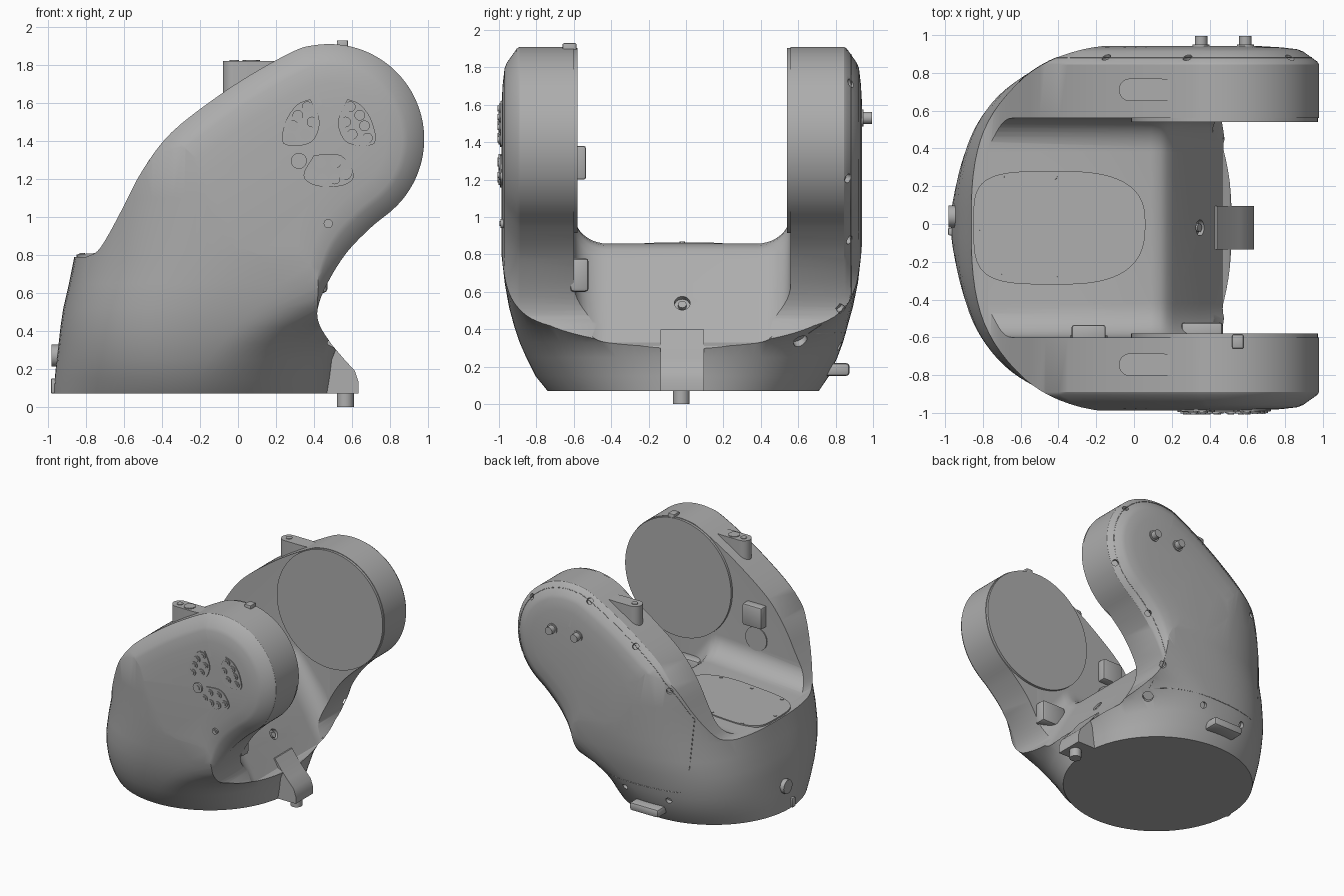
import bpy, bmesh, math
from mathutils import Vector
from mathutils.bvhtree import BVHTree

cube = bpy.data.objects.get("Cube")
if cube:
    bpy.data.objects.remove(cube, do_unlink=True)

grey = bpy.data.materials.new("matte_grey")
grey.use_nodes = True
grey.diffuse_color = (0.42, 0.42, 0.42, 1)
grey.node_tree.nodes["Principled BSDF"].inputs["Base Color"].default_value = grey.diffuse_color
parts = []


def finish(name, bm):
    bm.normal_update()
    bmesh.ops.recalc_face_normals(bm, faces=bm.faces[:])
    if bm.calc_volume(signed=True) < 0:
        bmesh.ops.reverse_faces(bm, faces=bm.faces[:])
    me = bpy.data.meshes.new(name)
    bm.to_mesh(me)
    bm.free()
    me.materials.append(grey)
    ob = bpy.data.objects.new(name, me)
    bpy.context.collection.objects.link(ob)
    parts.append(ob)
    return ob


def loft(name, rings):
    """Skin closed rings of equal length and cap both ends."""
    bm = bmesh.new()
    vs = [[bm.verts.new(p) for p in ring] for ring in rings]
    n = len(vs[0])
    for a, b in zip(vs, vs[1:]):
        for i in range(n):
            j = (i + 1) % n
            bm.faces.new((a[i], a[j], b[j], b[i]))
    bm.faces.new(vs[0][::-1])
    bm.faces.new(vs[-1])
    return finish(name, bm)


def add_cylinder(bm, p, direction, r, h, seg=24):
    rot = Vector(direction).to_track_quat('Z', 'Y').to_matrix().to_4x4()
    rot.translation = p
    bmesh.ops.create_cone(bm, cap_ends=True, segments=seg, radius1=r, radius2=r, depth=h, matrix=rot)


def cylinder(name, p, direction, r, h, seg=24):
    bm = bmesh.new()
    add_cylinder(bm, Vector(p), direction, r, h, seg)
    return finish(name, bm)


def box(name, lo, hi, bevel=0.012):
    bm = bmesh.new()
    bmesh.ops.create_cube(bm, size=1)
    for v in bm.verts:
        v.co = [l + (h - l) * (c + 0.5) for l, h, c in zip(lo, hi, v.co)]
    bmesh.ops.bevel(bm, geom=bm.edges[:], offset=bevel, segments=2, affect='EDGES', profile=0.5)
    return finish(name, bm)


def boolean(ob, cutter, op):
    """Bake a boolean, trying the next solver if one returns nothing."""
    mod = ob.modifiers.new("cut", 'BOOLEAN')
    mod.object, mod.operation = cutter, op
    for solver in ('EXACT', 'MANIFOLD', 'FLOAT'):
        mod.solver = solver
        graph = bpy.context.evaluated_depsgraph_get()
        result = bpy.data.meshes.new_from_object(ob.evaluated_get(graph))
        if len(result.polygons) > 100:
            break
    ob.modifiers.clear()
    ob.data = result
    parts.remove(cutter)
    bpy.data.objects.remove(cutter, do_unlink=True)


def oval(z, cx, left, right, w0, w1, nl, nr, count=96):
    """Rounded outline with separate left/right reach and front/back width."""
    ring = []
    for i in range(count):
        a = math.tau * (i + 0.5) / count
        c, s = math.cos(a), math.sin(a)
        n = nr if c > 0 else nl
        x = cx + math.copysign(abs(c) ** (2 / n), c) * ((right - cx) if c > 0 else (cx - left))
        ring.append(Vector((x, abs(s) ** (2 / n) * (w1 if s > 0 else -w0), z)))
    return ring


def spline(pts, steps=4):
    out = []
    for i in range(len(pts) - 1):
        p = [Vector(pts[max(0, min(len(pts) - 1, i + k))]) for k in (-1, 0, 1, 2)]
        for s in range(steps):
            t = s / steps
            out.append(0.5 * (2 * p[1] + (p[2] - p[0]) * t + (2 * p[0] - 5 * p[1] + 4 * p[2] - p[3]) * t * t
                              + (3 * p[1] - p[0] - 3 * p[2] + p[3]) * t ** 3))
    return out + [Vector(pts[-1])]


# Arm side outline: swept back, round head, concave neck
HEAD = Vector((0.48, 1.41))
arc = [(HEAD.x + 0.5 * math.cos(math.radians(a)), HEAD.y + 0.5 * math.sin(math.radians(a)))
       for a in range(110, -51, -10)]
outline = spline([(-0.8, 0.79), (-0.74, 0.82), (-0.68, 0.91), (-0.6, 1.06), (-0.5, 1.25), (-0.35, 1.445),
                  (-0.1, 1.64), (0.12, 1.78)] + arc
                 + [(0.7, 0.945), (0.57, 0.81), (0.47, 0.65), (0.42, 0.52), (0.43, 0.43), (0.5, 0.32), (0.56, 0.24)])
outline = [Vector((-1.1, 0)), Vector((-1.1, 0.79))] + outline + [Vector((0.6, 0))]


def smooth(a, b, v):
    t = max(0, min(1, (v - a) / (b - a)))
    return t * t * (3 - 2 * t)


def inset(d):
    ring = []
    for i, p in enumerate(outline):
        t = (outline[(i + 1) % len(outline)] - outline[i - 1]).normalized()
        k = d * smooth(-0.9, -0.25, p.x) * smooth(0.4, 0.9, p.y)
        ring.append(p + Vector((t.y, -t.x)) * k)
    return ring


# The chamfered edge and slightly domed face, front and back
edge = [(0, 0), (0.015, 0.01), (0.068, 0.085), (0.08, 0.115), (0.09, 0.2), (0.097, 0.32)]
layers = [(-0.89 - y, d) for y, d in edge[::-1]] + [(0.845 + y, d) for y, d in edge]
body = loft("fork_body", [[Vector((p.x, y, p.y)) for p in inset(d)] for y, d in layers])

# Hull: round at the base, swelling to the full arm width
hull = loft("hull_cutter", [oval(*row) for row in (
    (0.07, -0.25, -0.97, 0.48, 0.74, 0.71, 2, 2),
    (0.15, -0.23, -0.965, 0.49, 0.805, 0.765, 2.1, 2.05),
    (0.25, -0.18, -0.955, 0.5, 0.855, 0.81, 2.3, 2.15),
    (0.33, -0.12, -0.945, 0.53, 0.89, 0.84, 2.45, 2.25),
    (0.42, -0.05, -0.935, 0.64, 0.92, 0.865, 2.6, 2.4),
    (0.52, 0.03, -0.92, 0.95, 0.947, 0.893, 2.7, 2.5),
    (0.65, 0.12, -0.89, 1.45, 0.97, 0.92, 2.8, 2.7),
    (0.8, 0.2, -0.86, 2.0, 0.987, 0.937, 2.8, 2.9),
    (1.1, 0.25, -0.82, 2.2, 1.01, 0.96, 3, 3),
    (2.0, 0.25, -0.82, 2.2, 1.02, 0.97, 3, 3))])
boolean(body, hull, 'INTERSECT')

# Saddle between the arms
SLOPE = 0.068


def floor_z(x):
    return 0.852 + SLOPE * x


def saddle_ring(x, z, rise):
    ring = [Vector((x, -0.6, 2.3))]
    for side, y in ((-1, -0.6), (1, 0.56)):
        corner = []
        for i in range(11):
            a = math.pi / 2 * i / 10
            corner.append(Vector((x, y - side * 0.18 * (1 - math.cos(a)), z + rise * (1 - math.sin(a)))))
        ring += corner if side < 0 else corner[::-1]
    return ring + [Vector((x, 0.56, 2.3))]


saddle = loft("saddle_cutter", [saddle_ring(*s) for s in (
    (-1.3, floor_z(-1.3), 0.16), (0.09, floor_z(0.09), 0.16), (0.14, 0.848, 0.17), (0.175, 0.825, 0.18),
    (0.21, 0.775, 0.2), (0.35, 0.54, 0.26), (0.42, 0.415, 0.3), (0.47, 0.33, 0.3), (0.52, 0.305, 0.3),
    (0.64, 0.3, 0.3), (1.3, 0.3, 0.3))])
boolean(body, saddle, 'DIFFERENCE')


def surface():
    bm = bmesh.new()
    bm.from_mesh(body.data)
    found = BVHTree.FromBMesh(bm)
    bm.free()
    return found


# Screw recesses along the rear cover, the base and the saddle slope
tree = surface()
bm = bmesh.new()
for p, r in [((-0.46, 0.88, 1.25), 0.025), ((-0.15, 0.89, 1.56), 0.025), ((0.28, 0.89, 1.83), 0.025),
             ((0.83, 0.89, 1.72), 0.025), ((0.93, 0.89, 1.2), 0.025), ((0.6, 0.89, 0.87), 0.025),
             ((0.42, 0.86, 0.48), 0.025), ((0.0, 0.86, 0.29), 0.025), ((-0.4, 0.8, 0.29), 0.025),
             ((0.36, 0.6, 0.36), 0.04), ((0.35, -0.02, 0.54), 0.042)]:
    co, normal, _, _ = tree.find_nearest(Vector(p))
    add_cylinder(bm, co, normal, r, 0.06)
boolean(body, finish("screw_cutter", bm), 'DIFFERENCE')

# Rear cover seam, laid on the surface
seam = [p for p in inset(0.04) if p.y > 0.48 and p.x > -0.62]
seam += [Vector((0.4 - 0.09 * i, 0.38)) for i in range(11)] + [Vector((-0.58, 0.6))]
hits = [tree.ray_cast(Vector((p.x, 2, p.y)), Vector((0, -1, 0)))[0] for p in seam]
hits = [h for h in hits if h and h.y > 0.6]
curve = bpy.data.curves.new("rear_cover_seam", 'CURVE')
curve.dimensions, curve.bevel_depth, curve.bevel_resolution = '3D', 0.003, 0
line = curve.splines.new('POLY')
line.points.add(len(hits) - 1)
for pt, h in zip(line.points, hits):
    pt.co = (*h, 1)
line.use_cyclic_u = True
curve.materials.append(grey)
bpy.context.collection.objects.link(bpy.data.objects.new("rear_cover_seam", curve))

# Bearing discs on the inner arm faces, and top lugs
for label, y, ly in (("front", -0.6, -0.745), ("back", 0.56, 0.71)):
    cylinder(label + "_bearing_disc", (HEAD.x, y, HEAD.y), (0, 1, 0), 0.495, 0.04, 96)
    lug = [oval(z, -0.02, -0.08, 0.2, 0.06, 0.06, 2, 8, 40) for z in (1.5, 1.82)]
    loft(label + "_lug", [[p + Vector((0, ly, 0)) for p in ring] for ring in lug])
    cylinder(label + "_lug_screw", (-0.02, ly, 1.82), (0, 0, 1), 0.025, 0.01)
cylinder("lug_level_rim", (0.07, -0.745, 1.82), (0, 0, 1), 0.045, 0.012)
box("top_clip", (0.52, -0.66, 1.86), (0.58, -0.585, 1.93), 0.008)

# Floor lid with screws
lid = [oval(z, -0.4, -0.85, 0.06, 0.32, 0.28, 4, 2.7) for z in (-0.01, 0.009)]
loft("floor_lid", [[Vector((p.x, p.y, p.z + floor_z(p.x))) for p in ring] for ring in lid])
for x, y in ((-0.82, -0.02), (0.04, -0.02), (-0.7, 0.25), (-0.42, 0.25), (-0.14, 0.23),
             (-0.7, -0.28), (-0.42, -0.28), (-0.14, -0.27)):
    cylinder("lid_screw", (x, y, floor_z(x) + 0.009), (-SLOPE, 0, 1), 0.014, 0.01, 12)

# Inner front arm: boxes and round cover
box("inner_upper_box", (-0.33, -0.62, 1.2), (-0.15, -0.535, 1.38))
box("inner_lower_box", (0.25, -0.62, 0.6), (0.47, -0.52, 0.78), 0.02)
cylinder("inner_round_cover", (-0.24, -0.6, 1.08), (0, 1, 0), 0.1, 0.018, 40)

# Base tab with foot, end socket and rear plate
tab = [(0.3, 0.07), (0.635, 0.07), (0.635, 0.13), (0.615, 0.19), (0.56, 0.25), (0.5, 0.32), (0.44, 0.4), (0.3, 0.4)]
loft("base_tab", [[Vector((x, y, z)) for x, z in tab] for y in (-0.135, 0.095)])
cylinder("tab_foot", (0.565, -0.025, 0.045), (0, 0, 1), 0.045, 0.09)
cylinder("slope_bolt", (0.335, -0.02, 0.525), (0.83, 0, 0.55), 0.022, 0.03)
cylinder("end_socket", (-0.95, 0.04, 0.27), (1, 0, 0), 0.058, 0.065)
box("end_latch", (-0.985, -0.06, 0.07), (-0.9, -0.02, 0.15), 0.008)
box("rear_plate", (-0.35, 0.7, 0.15), (-0.08, 0.875, 0.22), 0.02)
cylinder("edge_screw", (-0.81, -0.02, 0.795), (0, 0, 1), 0.015, 0.02, 12)

# Rear knobs
for x in (0.355, 0.59):
    cylinder("rear_knob", (x, 0.96, 1.53), (0, 1, 0), 0.033, 0.07)
    cylinder("rear_knob_collar", (x, 0.94, 1.53), (0, 1, 0), 0.045, 0.02)


# Front button pads
def front_y(x, z):
    return tree.ray_cast(Vector((x, -2, z)), Vector((0, 1, 0)))[0].y


def button(x, z, r=0.028):
    y = front_y(x, z)
    cylinder("button_rim", (x, y, z), (0, 1, 0), r, 0.03, 20)
    cylinder("button_cap", (x, y, z), (0, 1, 0), r * 0.55, 0.042, 16)


def pad(corners, buttons):
    pts = spline(corners + corners[:1])[:-1]
    loft("button_pad", [[Vector((p.x, front_y(p.x, p.y) + d, p.y)) for p in pts] for d in (-0.008, 0.01)])
    for x, z in buttons:
        button(x, z)


side_pad = [(0.38, 1.62), (0.43, 1.5), (0.38, 1.39), (0.24, 1.385), (0.25, 1.5), (0.31, 1.59)]
side_buttons = [(0.365, 1.58), (0.315, 1.535), (0.29, 1.48), (0.275, 1.415), (0.39, 1.5), (0.355, 1.435)]
pad(side_pad, side_buttons)
pad([(0.956 - x, z) for x, z in side_pad], [(0.956 - x, z) for x, z in side_buttons])
pad([(0.4, 1.325), (0.54, 1.325), (0.61, 1.22), (0.55, 1.165), (0.41, 1.165), (0.345, 1.22)],
    [(0.435, 1.285), (0.515, 1.285), (0.385, 1.225), (0.445, 1.2), (0.51, 1.2), (0.57, 1.225)])
button(0.32, 1.295, 0.042)
button(0.475, 0.965, 0.024)

# Smooth shading with crisp edges
bpy.ops.object.select_all(action='DESELECT')
for ob in parts:
    ob.select_set(True)
bpy.context.view_layer.objects.active = body
bpy.ops.object.shade_smooth_by_angle(angle=math.radians(30))
